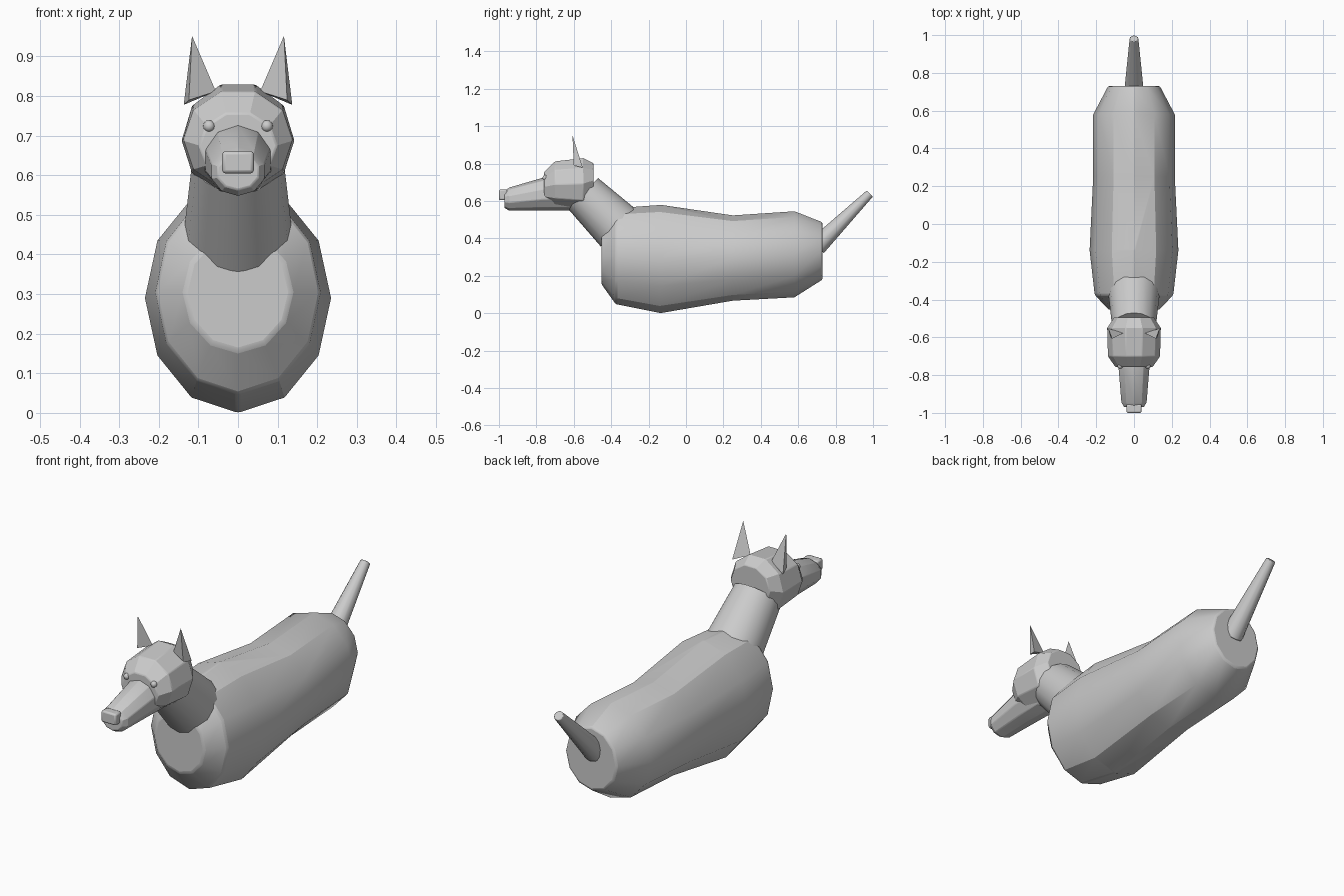
import bpy, bmesh, math
from mathutils import Vector

if "Cube" in bpy.data.objects:
    bpy.data.objects.remove(bpy.data.objects["Cube"])


def add_object(name, bm, angle=30, bevel=0.0):
    bmesh.ops.recalc_face_normals(bm, faces=bm.faces)
    mesh = bpy.data.meshes.new(name)
    bm.to_mesh(mesh)
    bm.free()
    ob = bpy.data.objects.new(name, mesh)
    bpy.context.collection.objects.link(ob)
    if bevel:
        mod = ob.modifiers.new("bevel", 'BEVEL')
        mod.width, mod.segments, mod.limit_method = bevel, 2, 'ANGLE'
        mod.angle_limit = math.radians(35)
    bpy.ops.object.select_all(action='DESELECT')
    ob.select_set(True)
    bpy.context.view_layer.objects.active = ob
    if angle:
        bpy.ops.object.shade_smooth_by_angle(angle=math.radians(angle))
    return ob


def loft(name, rings, sides, start, angle=30, bevel=0.0):
    """Elliptical rings (y, centre z, half width, half height) joined along y."""
    bm = bmesh.new()
    loops = []
    for y, zc, rx, rz in rings:
        angles = [math.radians(start) + 2 * math.pi * i / sides for i in range(sides)]
        loops.append([bm.verts.new((rx * math.cos(a), y, zc + rz * math.sin(a))) for a in angles])
    for a, b in zip(loops, loops[1:]):
        for i in range(sides):
            j = (i + 1) % sides
            bm.faces.new((a[i], a[j], b[j], b[i]))
    bm.faces.new(loops[0])
    bm.faces.new(loops[-1])
    return add_object(name, bm, angle, bevel)


def limb(name, start, end, r1, r2, sides, bevel=0.0):
    """Tapered cylinder between two points."""
    start, end = Vector(start), Vector(end)
    bm = bmesh.new()
    bmesh.ops.create_cone(bm, cap_ends=True, segments=sides, radius1=r1, radius2=r2,
                          depth=(end - start).length)
    ob = add_object(name, bm, 31, bevel)
    ob.location = (start + end) / 2
    ob.rotation_euler = (end - start).to_track_quat('Z', 'Y').to_euler()
    return ob


# Trunk of the animal
loft("body", [(-0.453, 0.305, 0.135, 0.148), (-0.375, 0.305, 0.208, 0.258),
              (-0.14, 0.29, 0.235, 0.29), (0.25, 0.295, 0.216, 0.228),
              (0.58, 0.315, 0.216, 0.23), (0.73, 0.333, 0.137, 0.153)], 12, 30, bevel=0.008)

# Neck and tail
limb("neck", (0, -0.36, 0.455), (0, -0.55, 0.64), 0.137, 0.115, 16)
limb("tail", (0, 0.70, 0.358), (0, 0.983, 0.64), 0.052, 0.023, 12, bevel=0.004)

# Skull and muzzle
loft("skull", [(-0.495, 0.71, 0.105, 0.097), (-0.55, 0.69, 0.143, 0.146),
               (-0.70, 0.69, 0.139, 0.128), (-0.758, 0.675, 0.098, 0.085)], 10, 0, angle=20, bevel=0.004)
loft("muzzle", [(-0.61, 0.642, 0.095, 0.094), (-0.76, 0.637, 0.086, 0.089),
                (-0.945, 0.61, 0.07, 0.062), (-0.97, 0.608, 0.054, 0.045)], 10, 18, angle=25, bevel=0.004)

# Nose
bm = bmesh.new()
bmesh.ops.create_cube(bm, size=1)
bmesh.ops.scale(bm, vec=(0.08, 0.045, 0.056), verts=bm.verts)
bmesh.ops.translate(bm, vec=(0, -0.9775, 0.633), verts=bm.verts)
add_object("nose", bm, 30, bevel=0.008)

for side, label in ((-1, "right"), (1, "left")):
    # Eyes
    bm = bmesh.new()
    bmesh.ops.create_uvsphere(bm, u_segments=12, v_segments=8, radius=0.015)
    bmesh.ops.translate(bm, vec=(side * 0.073, -0.752, 0.724), verts=bm.verts)
    add_object("eye_" + label, bm, 40)
    # Three-sided pointed ears
    bm = bmesh.new()
    pts = [(0.137, -0.552, 0.778), (0.056, -0.578, 0.812), (0.124, -0.6, 0.79), (0.116, -0.607, 0.952)]
    v = [bm.verts.new((side * x, y, z)) for x, y, z in pts]
    for f in ((0, 1, 2), (0, 1, 3), (1, 2, 3), (2, 0, 3)):
        bm.faces.new([v[i] for i in f])
    add_object("ear_" + label, bm, 0)
